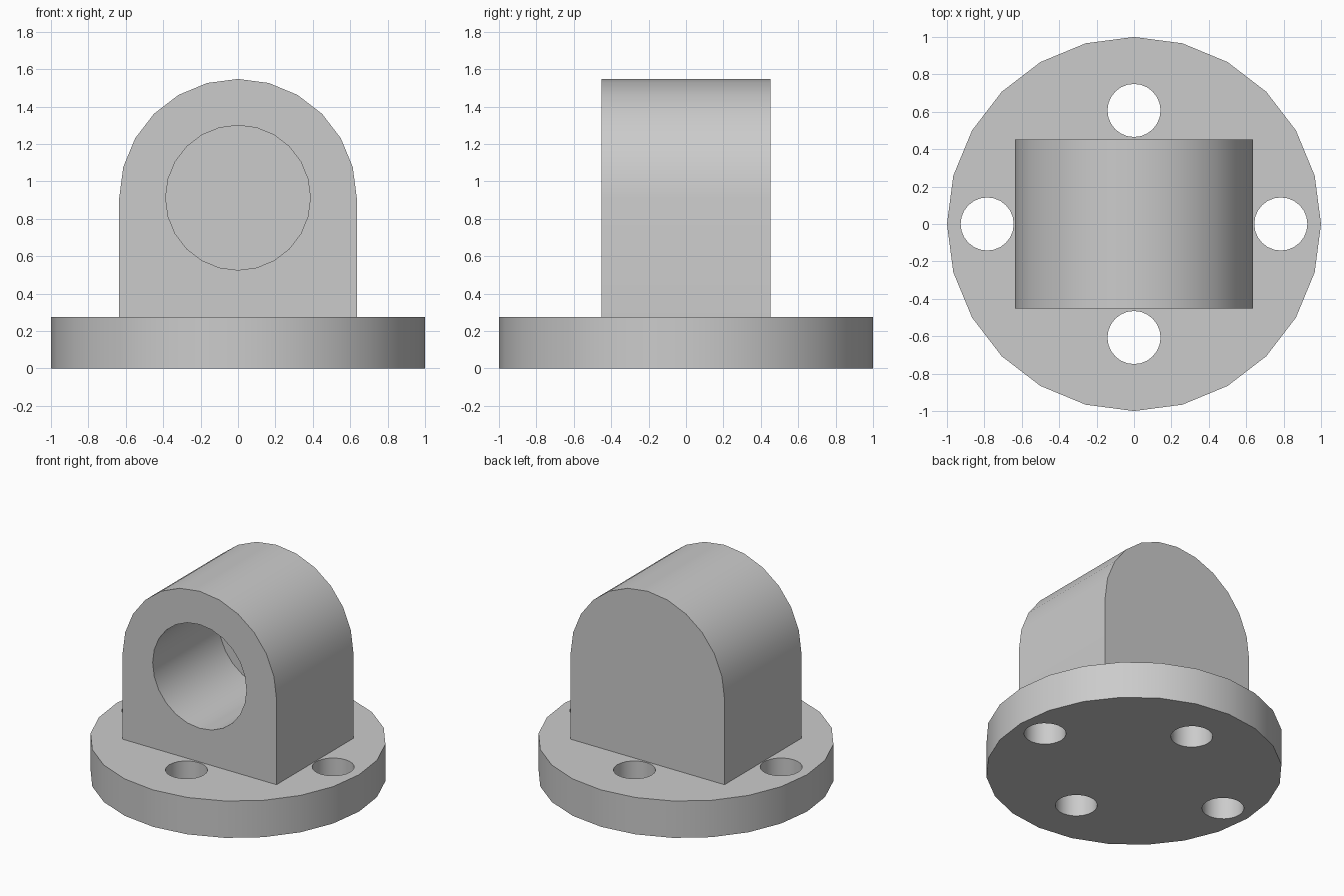
import bpy, bmesh
from math import pi, sin, cos, radians

cube = bpy.data.objects.get("Cube")
if cube:
    bpy.data.objects.remove(cube, do_unlink=True)

SIDES = 24
FLANGE_H = 0.275
BORE_Z = 0.913
BLOCK_R = 0.635
BLOCK_Y = 0.453
BORE_DEPTH = 0.78

grey = bpy.data.materials.new("light_grey")
grey.use_nodes = True
grey.diffuse_color = (0.6, 0.6, 0.6, 1)
grey.node_tree.nodes["Principled BSDF"].inputs["Base Color"].default_value = (0.6, 0.6, 0.6, 1)


def prism(name, outline, depth):
    """Extrude a closed outline of 3D points along a depth vector."""
    bm = bmesh.new()
    face = bm.faces.new([bm.verts.new(p) for p in outline])
    grown = bmesh.ops.extrude_face_region(bm, geom=[face])
    verts = [g for g in grown["geom"] if isinstance(g, bmesh.types.BMVert)]
    bmesh.ops.translate(bm, verts=verts, vec=depth)
    bmesh.ops.recalc_face_normals(bm, faces=bm.faces)
    mesh = bpy.data.meshes.new(name)
    bm.to_mesh(mesh)
    bm.free()
    mesh.materials.append(grey)
    obj = bpy.data.objects.new(name, mesh)
    bpy.context.collection.objects.link(obj)
    return obj


def arc(radius, start, end, steps):
    angles = [start + (end - start) * i / steps for i in range(steps + 1)]
    return [(radius * cos(a), radius * sin(a)) for a in angles]


def circle(radius):
    return arc(radius, 0, 2 * pi, SIDES)[:-1]


def finish(obj, cutters):
    """Cut the holes, drop the cutters and smooth the round walls."""
    bpy.ops.object.select_all(action='DESELECT')
    bpy.context.view_layer.objects.active = obj
    obj.select_set(True)
    for cutter in cutters:
        mod = obj.modifiers.new("cut", 'BOOLEAN')
        mod.operation = 'DIFFERENCE'
        mod.solver = 'EXACT'
        mod.object = cutter
        bpy.ops.object.modifier_apply(modifier=mod.name)
        bpy.data.objects.remove(cutter, do_unlink=True)
    bpy.ops.object.shade_smooth_by_angle(angle=radians(30))


# Round flange with four bolt holes
flange = prism("flange", [(x, y, 0) for x, y in circle(1)], (0, 0, FLANGE_H))
holes = []
for cx, cy in ((0.785, 0), (-0.785, 0), (0, 0.607), (0, -0.607)):
    ring = [(cx + x, cy + y, -0.1) for x, y in circle(0.142)]
    holes.append(prism("bolt_hole_cutter", ring, (0, 0, FLANGE_H + 0.2)))
finish(flange, holes)

# Arched block with a blind bore in the front
arch = [(x, -BLOCK_Y, BORE_Z + z) for x, z in arc(BLOCK_R, 0, pi, SIDES // 2)]
feet = [(-BLOCK_R, -BLOCK_Y, FLANGE_H), (BLOCK_R, -BLOCK_Y, FLANGE_H)]
block = prism("arched_block", arch + feet, (0, 2 * BLOCK_Y, 0))
bore_ring = [(x, -BLOCK_Y - 0.1, BORE_Z + z) for x, z in circle(0.387)]
bore = prism("bore_cutter", bore_ring, (0, BORE_DEPTH + 0.1, 0))
finish(block, [bore])
